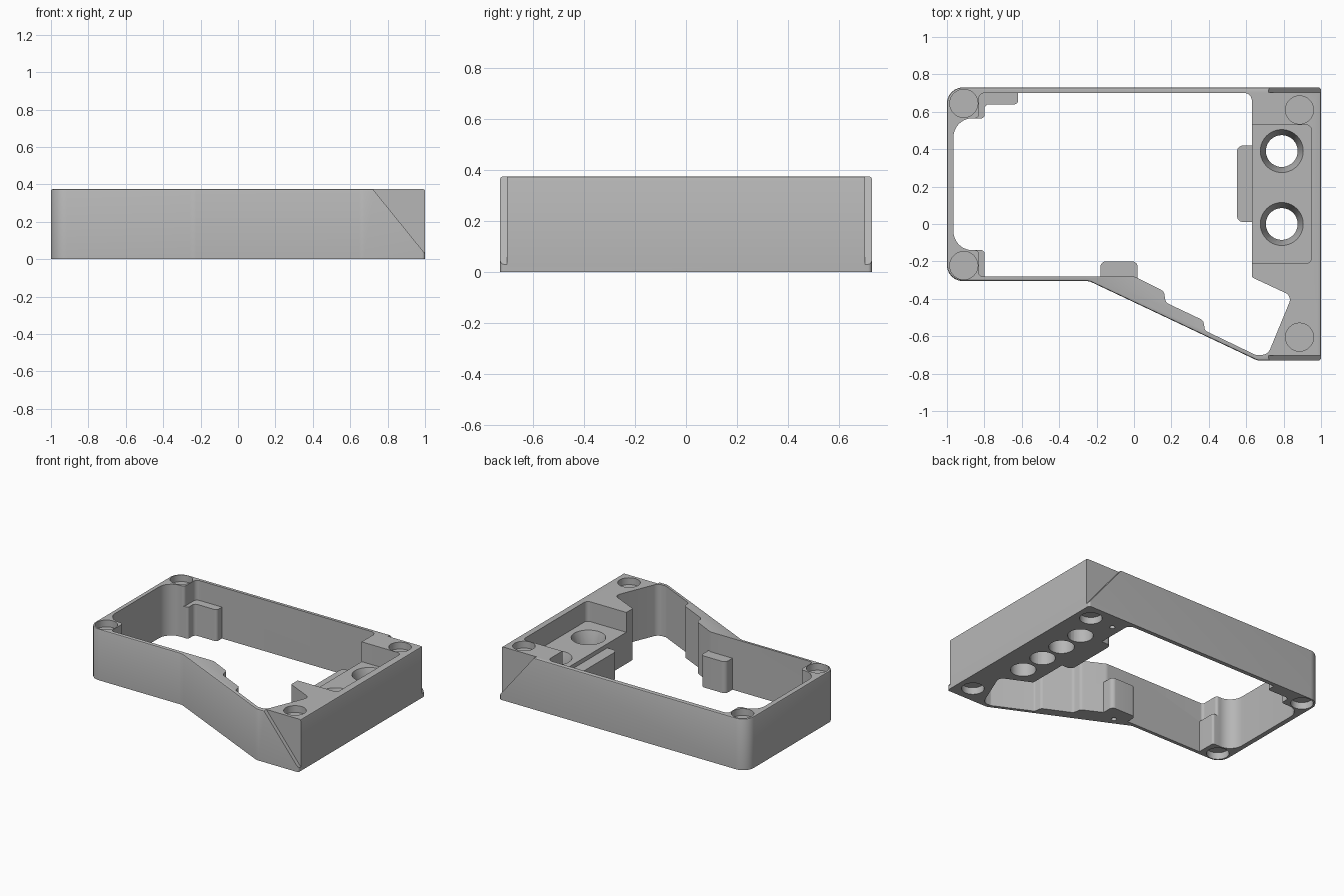
import bpy, bmesh, math
from mathutils import Vector, Matrix

cube = bpy.data.objects.get("Cube")
if cube:
    bpy.data.objects.remove(cube, do_unlink=True)

HEIGHT, FLOOR = 0.375, 0.23

grey = bpy.data.materials.new("plain_grey")
grey.use_nodes = True
COLOUR = (0.47, 0.47, 0.47, 1)
grey.diffuse_color = COLOUR
grey.node_tree.nodes["Principled BSDF"].inputs["Base Color"].default_value = COLOUR


def rounded(points, steps=8):
    """Turn (x, y, radius) corners into an outline with tangent arcs."""
    out = []
    for i, (x, y, r) in enumerate(points):
        p = Vector((x, y))
        u = (Vector(points[i - 1][:2]) - p).normalized()
        v = (Vector(points[(i + 1) % len(points)][:2]) - p).normalized()
        if r == 0:
            out.append(p)
            continue
        half = u.angle(v) / 2
        centre = p + (u + v).normalized() * r / math.sin(half)
        a, b = [p + w * r / math.tan(half) - centre for w in (u, v)]
        out += [centre + a.lerp(b, k / steps).normalized() * r for k in range(steps + 1)]
    return out


def make(name, bm):
    bmesh.ops.recalc_face_normals(bm, faces=bm.faces)
    mesh = bpy.data.meshes.new(name)
    bm.to_mesh(mesh)
    bm.free()
    mesh.materials.append(grey)
    ob = bpy.data.objects.new(name, mesh)
    bpy.context.collection.objects.link(ob)
    return ob


def prism(name, points, low, high, chamfer=0, upright=False):
    bm = bmesh.new()
    face = bm.faces.new([bm.verts.new((p.x, p.y, low)) for p in rounded(points)])
    grown = bmesh.ops.extrude_face_region(bm, geom=[face])["geom"]
    top = [g for g in grown if isinstance(g, bmesh.types.BMVert)]
    bmesh.ops.translate(bm, verts=top, vec=(0, 0, high - low))
    if chamfer:
        rim = [e for e in bm.edges if all(v in top for v in e.verts)]
        bmesh.ops.bevel(bm, geom=rim, offset=chamfer, segments=2, profile=0.5, affect='EDGES')
    if upright:
        bm.transform(Matrix.Rotation(math.pi / 2, 4, 'X'))
    return make(name, bm)


def cone(name, x, y, low, high, r_low, r_high):
    bm = bmesh.new()
    bmesh.ops.create_cone(bm, cap_ends=True, segments=40, radius1=r_low, radius2=r_high,
                          depth=high - low,
                          matrix=Matrix.Translation((x, y, (low + high) / 2)))
    return make(name, bm)


def combine(tool, operation='DIFFERENCE'):
    tool.hide_render = True
    mod = body.modifiers.new(tool.name, 'BOOLEAN')
    mod.operation, mod.solver, mod.object = operation, 'EXACT', tool
    bpy.context.view_layer.objects.active = body
    bpy.ops.object.modifier_apply(modifier=mod.name)
    bpy.data.objects.remove(tool, do_unlink=True)


# Outer case
body = prism("case_frame", [
    (-1, 0.73, 0.085), (1, 0.73, 0.015), (1, -0.73, 0.015),
    (0.66, -0.73, 0.06), (-0.24, -0.305, 0.08), (-1, -0.305, 0.085)],
    0, HEIGHT, chamfer=0.01)

# Main opening, leaving corner bosses, the side block and the stepped wall
combine(prism("opening", [
    (-0.965, 0.565, 0.1), (-0.83, 0.565, 0.02), (-0.83, 0.7, 0.03),
    (0.63, 0.7, 0.04), (0.63, -0.285, 0.012), (0.845, -0.385, 0.04),
    (0.715, -0.7, 0.05), (0.65, -0.7, 0.02), (0.38, -0.57, 0.02),
    (0.37, -0.515, 0.03), (0.17, -0.42, 0.03), (0.16, -0.36, 0.03),
    (0, -0.28, 0.05), (-0.83, -0.28, 0.02), (-0.83, -0.14, 0.02),
    (-0.965, -0.14, 0.1)], -0.1, 0.5))

# Low ledges on the inner walls
combine(prism("back_ledge", [
    (-0.86, 0.565, 0), (-0.8, 0.565, 0.015), (-0.8, 0.64, 0.025),
    (-0.62, 0.64, 0.02), (-0.62, 0.715, 0), (-0.86, 0.715, 0)], 0, FLOOR), 'UNION')
combine(prism("front_ledge", [
    (-0.86, -0.14, 0), (-0.8, -0.14, 0.015), (-0.8, -0.29, 0), (-0.86, -0.29, 0)],
    0, FLOOR), 'UNION')
combine(prism("front_tab", [
    (-0.18, -0.29, 0), (-0.18, -0.2, 0.03), (0.02, -0.2, 0.03), (0.02, -0.31, 0)],
    0, FLOOR), 'UNION')
combine(prism("block_tab", [
    (0.65, 0.42, 0), (0.55, 0.42, 0.035), (0.55, 0.01, 0.035), (0.65, 0.01, 0)],
    0, 0.2), 'UNION')

# Open pocket in the side block
combine(prism("pocket", [
    (0.58, 0.53, 0), (0.95, 0.53, 0.03), (0.95, -0.21, 0.03), (0.58, -0.21, 0)],
    FLOOR, 0.5))

# Funnel holes through the pocket floor, and blind holes beneath it
for y in (0.39, 0):
    combine(cone("through_hole", 0.79, y, -0.1, 0.3, 0.085, 0.085))
    combine(cone("funnel", 0.79, y, 0.13, FLOOR + 0.01, 0.084, 0.118))
for y in (0.195, -0.2):
    combine(cone("blind_hole", 0.79, y, -0.1, 0.12, 0.085, 0.085))

# Round magnet seats, above and below
for x, y in ((-0.91, 0.645), (-0.91, -0.222), (0.885, 0.61), (0.885, -0.605)):
    combine(cone("top_seat", x, y, HEIGHT - 0.05, 0.5, 0.075, 0.075))
    combine(cone("bottom_seat", x, y, -0.1, 0.05, 0.075, 0.075))

# Small pin holes underneath
for x, y in ((0.7, 0.61), (-0.09, -0.315)):
    combine(cone("pin_hole", x, y, -0.1, 0.08, 0.018, 0.018))

# Recessed triangles on the front and back faces
for low, high in ((0.702, 0.8), (-0.8, -0.702)):
    combine(prism("corner_recess", [
        (0.696, 0.405, 0), (1.02, 0.005, 0), (1.05, 0.005, 0), (1.05, 0.405, 0)],
        low, high, upright=True))

bpy.ops.object.select_all(action='DESELECT')
body.select_set(True)
bpy.context.view_layer.objects.active = body
bpy.ops.object.shade_smooth_by_angle(angle=math.radians(30))
